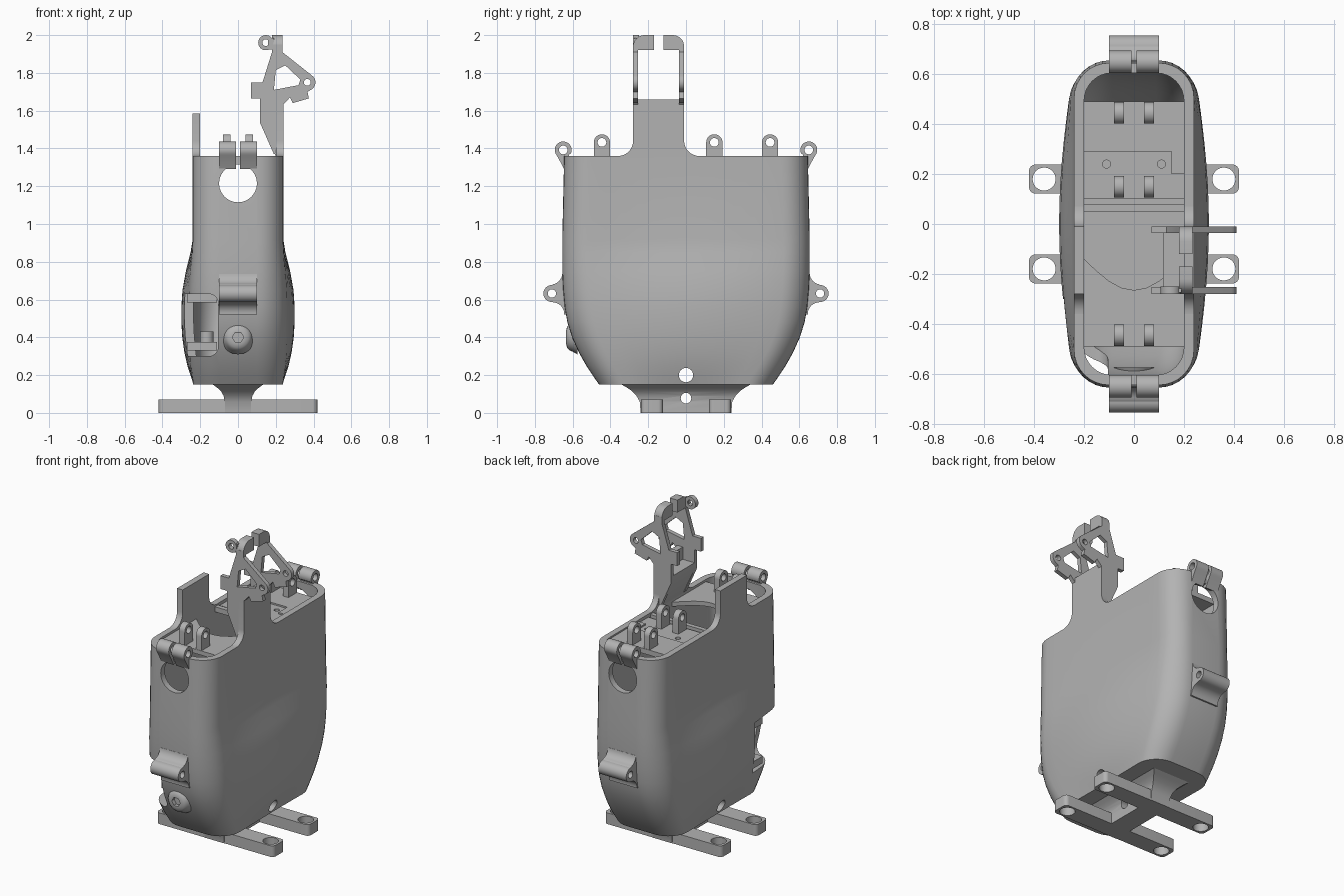
import bpy, bmesh, math
from mathutils import Vector

old = bpy.data.objects.get("Cube")
if old:
    bpy.data.objects.remove(old, do_unlink=True)

grey = bpy.data.materials.new("plain grey")
grey.use_nodes = True
grey.diffuse_color = (0.45, 0.45, 0.45, 1)
grey.node_tree.nodes["Principled BSDF"].inputs["Base Color"].default_value = grey.diffuse_color
parts = []


def loft(name, rings):
    """Skin a list of equal point rings and cap both ends."""
    bm = bmesh.new()
    rows = [[bm.verts.new(p) for p in ring] for ring in rings]
    n = len(rows[0])
    for a, b in zip(rows, rows[1:]):
        for i in range(n):
            j = (i + 1) % n
            bm.faces.new((a[i], a[j], b[j], b[i]))
    bm.faces.new(rows[0])
    bm.faces.new(rows[-1])
    bmesh.ops.recalc_face_normals(bm, faces=bm.faces)
    mesh = bpy.data.meshes.new(name)
    bm.to_mesh(mesh)
    bm.free()
    mesh.materials.append(grey)
    ob = bpy.data.objects.new(name, mesh)
    bpy.context.collection.objects.link(ob)
    parts.append(ob)
    return ob


def prism(name, pts, axis, lo, hi):
    """Extrude a 2D outline along one axis."""
    place = {"x": lambda a, b, t: Vector((t, a, b)),
             "y": lambda a, b, t: Vector((a, t, b)),
             "z": lambda a, b, t: Vector((a, b, t))}[axis]
    return loft(name, [[place(a, b, t) for a, b in pts] for t in (lo, hi)])


def arc(cx, cy, r, start, end, n=8):
    angles = [math.radians(start + (end - start) * i / n) for i in range(n + 1)]
    return [(cx + r * math.cos(a), cy + r * math.sin(a)) for a in angles]


def circle(cx, cy, r, n=32):
    return arc(cx, cy, r, 0, 360, n)[:-1]


def rounded(x0, y0, x1, y1, r):
    return (arc(x1 - r, y1 - r, r, 0, 90) + arc(x0 + r, y1 - r, r, 90, 180)
            + arc(x0 + r, y0 + r, r, 180, 270) + arc(x1 - r, y0 + r, r, 270, 360))


def rect(x0, y0, x1, y1):
    return [(x0, y0), (x1, y0), (x1, y1), (x0, y1)]


def cut(ob, pts, axis, lo, hi):
    cutter = prism("cutter", pts, axis, lo, hi)
    parts.remove(cutter)
    mod = ob.modifiers.new("cut", "BOOLEAN")
    mod.operation, mod.solver, mod.object = "DIFFERENCE", "EXACT", cutter
    bpy.context.view_layer.objects.active = ob
    bpy.ops.object.modifier_apply(modifier=mod.name)
    bpy.data.objects.remove(cutter, do_unlink=True)


# Hollow shell: rounded sections that bulge sideways low down
def section(z, hy, bulge, inset):
    hx, hy, r = 0.24 - inset, hy - inset, 0.14 - inset * 0.7
    corner = rounded(-hx, -hy, hx, hy, r)
    k = len(corner) // 4
    side = [(hy - r) * (1 - i / 6) for i in range(1, 12)]
    pts = (corner[:2 * k] + [(-hx, y) for y in side]
           + corner[2 * k:] + [(hx, -y) for y in side])
    ring = []
    for x, y in pts:
        swell = 1 + bulge / 0.24 * math.cos(math.pi / 2 * min(1, abs(y) / hy))
        ring.append(Vector((x * swell, y, z)))
    return ring


levels = [(0.15, 0.46, -0.005), (0.2, 0.495, 0.012), (0.25, 0.528, 0.028),
          (0.32, 0.567, 0.044), (0.4, 0.603, 0.055), (0.48, 0.628, 0.06),
          (0.56, 0.642, 0.06), (0.65, 0.65, 0.054), (0.75, 0.655, 0.036),
          (0.85, 0.655, 0.011), (0.92, 0.655, 0), (1.36, 0.645, 0)]
shell = loft("shell", [section(*v, 0) for v in levels]
             + [section(*v, 0.04) for v in reversed(levels[2:])])
cut(shell, circle(0, 1.215, 0.1, 48), "y", -1, 1)
cut(shell, circle(0, 0.2, 0.038), "x", -1, 1)
cut(shell, rounded(-0.5, 0.3, -0.105, 0.63, 0.05), "y", -1, -0.3)

# Brackets inside the corner opening
for z in (0.33, 0.585):
    prism("inner_bracket", rect(-0.27, -0.4, -0.11, -0.28), "z", z, z + 0.045)
boss = prism("inner_boss", circle(-0.165, -0.34, 0.035), "z", 0.375, 0.43)
cut(boss, circle(-0.165, -0.34, 0.015), "z", 0.3, 0.5)


# Side extensions rising out of the rim with filleted roots
def extension(name, x0, x1, top):
    pts = ([(-0.36, 1.33)] + arc(-0.36, 1.44, 0.08, 270, 360) + [(-0.28, top), (-0.01, top)]
           + arc(0.07, 1.44, 0.08, 180, 270) + [(0.07, 1.33)])
    return prism(name, pts, "x", x0, x1)


extension("right_plate", -0.24, -0.2, 1.585)
extension("mast_wall", 0.2, 0.24, 1.66)
prism("mast_wedge", [(0.2, 1.36), (0.22, 1.36), (0.22, 1.58), (0.116, 1.58), (0.116, 1.537)],
      "y", -0.275, -0.015)

# Twin mast arms with a triangular window and pivot holes
arm_outline = ([(0.19, 1.37), (0.238, 1.37), (0.238, 1.63), (0.275, 1.67), (0.29, 1.64),
                (0.375, 1.665), (0.368, 1.7)] + arc(0.365, 1.75, 0.045, -60, 55)
               + [(0.235, 1.91), (0.235, 2.0), (0.18, 2.0), (0.18, 1.91), (0.13, 1.75),
                  (0.07, 1.75), (0.07, 1.664), (0.116, 1.664), (0.116, 1.537)])
window = [(0.2, 1.815), (0.25, 1.84), (0.33, 1.765), (0.32, 1.735), (0.19, 1.71)]
for y in (-0.28, -0.037):
    arm = prism("mast_arm", arm_outline, "y", y, y + 0.027)
    cut(arm, window, "y", -0.5, 0.5)
    cut(arm, circle(0.367, 1.75, 0.018), "y", -0.5, 0.5)
    cut(arm, rect(0.1, 1.95, 0.3, 2.1), "y", -0.5, 0.5)
ear = prism("mast_ear", circle(0.147, 1.96, 0.04), "y", -0.28, -0.25)
cut(ear, circle(0.147, 1.96, 0.018), "y", -0.5, 0.5)
prism("ear_root", rect(0.16, 1.925, 0.19, 1.985), "y", -0.275, -0.255)

# Split arch joining the arms
arch_left = [(-0.28, 1.9)] + arc(-0.22, 1.94, 0.06, 180, 90) + [
    (-0.17, 2.0), (-0.17, 1.92), (-0.253, 1.92), (-0.253, 1.9)]
for pts in (arch_left, [(-0.29 - y, z) for y, z in arch_left]):
    prism("mast_arch", pts, "x", 0.18, 0.235)

# Decks under the rim
rear_deck = prism("rear_deck", rect(-0.21, 0.1, 0.21, 0.49), "z", 1.317, 1.34)
for x in (-0.11, 0.11):
    cut(rear_deck, circle(x, 0.24, 0.016), "z", 1, 2)
prism("deck_pad", rect(0.15, 0.2, 0.205, 0.29), "z", 1.33, 1.35)
prism("deck_step", rect(-0.21, 0.29, 0.21, 0.49), "z", 1.33, 1.35)
prism("cross_bar", rect(-0.21, 0.05, 0.21, 0.08), "z", 1.317, 1.35)
front_edge = [(x / 20, -0.14 - 0.125 * math.cos(x / 4 * math.pi / 2)) for x in range(-4, 5)]
front_deck = prism("front_deck", [(-0.21, -0.49), (0.21, -0.49), (0.21, -0.14)]
                   + front_edge[::-1] + [(-0.21, -0.14)], "z", 1.317, 1.345)
cut(front_deck, circle(-0.11, -0.19, 0.016), "z", 1, 2)

# Paired upright lugs
for y in (-0.445, 0.15, 0.445):
    for x in (-0.08, 0.04):
        lug = prism("lug", [(y + 0.043, 1.32)] + arc(y, 1.432, 0.043, 0, 180, 16)
                    + [(y - 0.043, 1.32)], "x", x, x + 0.04)
        cut(lug, circle(y, 1.432, 0.023), "x", -1, 1)

# Hinge knuckles on both ends: split pair on the rim, single one lower down
upper = ([(0.62, 1.365), (0.61, 1.33), (0.62, 1.3), (0.645, 1.29), (0.66, 1.32)]
         + arc(0.65, 1.392, 0.045, -40, 200, 16))
lower = ([(0.62, 0.74), (0.62, 0.52), (0.645, 0.52)] + arc(0.705, 0.525, 0.06, 175, 100)
         + arc(0.71, 0.632, 0.045, -90, 90, 16) + arc(0.715, 0.74, 0.06, 260, 185))
for s in (-1, 1):
    for x0 in (-0.1, 0.01):
        knuckle = prism("upper_knuckle", [(s * y, z) for y, z in upper], "x", x0, x0 + 0.09)
        cut(knuckle, circle(s * 0.65, 1.392, 0.023), "x", -1, 1)
    knuckle = prism("lower_knuckle", [(s * y, z) for y, z in lower], "x", -0.1, 0.1)
    cut(knuckle, circle(s * 0.71, 0.632, 0.022), "x", -1, 1)

# Front socket: turned dome with a hexagonal recess
socket = loft("front_socket", [[Vector((a, y, b)) for a, b in circle(0, 0.4, r)]
                               for r, y in ((0.09, -0.575), (0.076, -0.6), (0.068, -0.618),
                                            (0.055, -0.63), (0.035, -0.635))])
cut(socket, circle(0, 0.4, 0.03, 6), "y", -0.7, -0.61)

# Pedestal flaring into the shell
pedestal = loft("pedestal", [[Vector((x, y, z)) for x, y in rect(-hx, -hy, hx, hy)]
                             for z, hx, hy in ((0, 0.07, 0.24), (0.06, 0.07, 0.245),
                                               (0.09, 0.076, 0.262), (0.115, 0.09, 0.285),
                                               (0.135, 0.112, 0.315), (0.155, 0.14, 0.35))])
cut(pedestal, circle(0, 0.078, 0.028), "x", -1, 1)

# Foot bars with bolt holes
for y in (-0.18, 0.18):
    foot = prism("foot_bar", rounded(-0.42, y - 0.058, 0.42, y + 0.058, 0.025), "z", 0, 0.072)
    for x in (-0.36, 0.36):
        cut(foot, circle(x, y, 0.046), "z", -1, 1)

# Smooth shading with crisp edges
bpy.ops.object.select_all(action="DESELECT")
for ob in parts:
    ob.select_set(True)
bpy.context.view_layer.objects.active = shell
bpy.ops.object.shade_smooth_by_angle(angle=math.radians(30))
